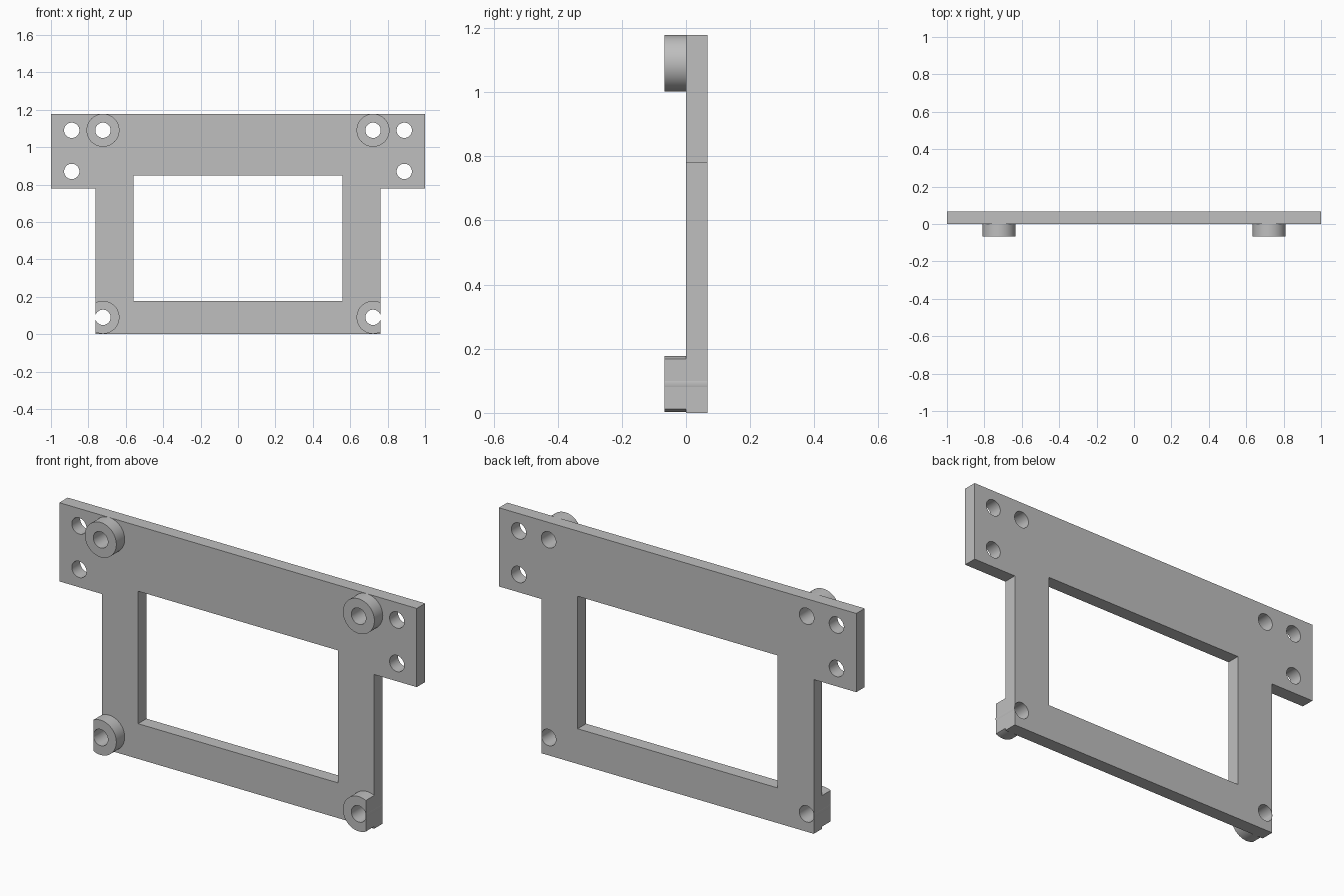
import bpy, bmesh
from math import sin, cos, pi, radians

cube = bpy.data.objects.get("Cube")
if cube:
    bpy.data.objects.remove(cube, do_unlink=True)

HALF_W, LEG_X, SHOULDER_Z, TOP_Z = 1.0, 0.762, 0.78, 1.178
THICK = 0.067
BOSS_X, BOSS_R, HOLE_R = 0.722, 0.088, 0.041
LOW_Z, HIGH_Z, EAR_X, EAR_Z = 0.09, 1.09, 0.889, 0.87

grey = bpy.data.materials.new("plain grey")
grey.use_nodes = True
grey.diffuse_color = (0.52, 0.52, 0.52, 1)
grey.node_tree.nodes["Principled BSDF"].inputs["Base Color"].default_value = grey.diffuse_color


def circle(x, z, r, n=64, limit=None):
    """Circle outline, optionally cut flat where |x| exceeds the limit."""
    start, span = 0, 2 * pi
    pts = []
    for i in range(n):
        a = start + span * i / n
        pts.append((x + r * cos(a), z + r * sin(a)))
    if limit:
        side = 1 if x > 0 else -1
        dx = limit - abs(x)
        dz = (r * r - dx * dx) ** 0.5
        cut = [(side * limit, z - dz), (side * limit, z + dz)]
        pts = [p for p in pts if abs(p[0]) < limit] + cut
        pts.sort(key=lambda p: math_angle(p[0] - x, p[1] - z))
    return pts


def math_angle(dx, dz):
    from math import atan2
    return atan2(dz, dx)


def rectangle(x, z0, z1):
    return [(-x, z0), (x, z0), (x, z1), (-x, z1)]


def extrude(name, loops, y0, y1, open_back=False):
    """Filled outline with holes, extruded from y0 to y1."""
    curve = bpy.data.curves.new(name, "CURVE")
    curve.dimensions = "2D"
    curve.fill_mode = "BOTH"
    curve.extrude = (y1 - y0) / 2
    for loop in loops:
        spline = curve.splines.new("POLY")
        spline.points.add(len(loop) - 1)
        for point, (x, z) in zip(spline.points, loop):
            point.co = (x, z, 0, 1)
        spline.use_cyclic_u = True
    temp = bpy.data.objects.new(name + " outline", curve)
    bpy.context.collection.objects.link(temp)
    bpy.context.view_layer.update()
    mesh = bpy.data.meshes.new_from_object(
        temp.evaluated_get(bpy.context.evaluated_depsgraph_get()))
    bpy.data.objects.remove(temp, do_unlink=True)

    bm = bmesh.new()
    bm.from_mesh(mesh)
    for v in bm.verts:
        x, z, d = v.co
        v.co = (x, (y0 + y1) / 2 - d, z)
    bmesh.ops.remove_doubles(bm, verts=bm.verts, dist=1e-5)
    bmesh.ops.recalc_face_normals(bm, faces=bm.faces)
    if open_back:
        hidden = [f for f in bm.faces if all(v.co.y > y1 - 1e-4 for v in f.verts)]
        bmesh.ops.delete(bm, geom=hidden, context="FACES")
    bm.to_mesh(mesh)
    bm.free()

    mesh.name = name
    mesh.materials.clear()
    mesh.materials.append(grey)
    obj = bpy.data.objects.new(name, mesh)
    bpy.context.collection.objects.link(obj)
    bpy.ops.object.select_all(action="DESELECT")
    obj.select_set(True)
    bpy.context.view_layer.objects.active = obj
    bpy.ops.object.shade_smooth_by_angle(angle=radians(30))
    return obj


# Mounting plate: T-shaped outline, window and screw holes
right_half = [(LEG_X, 0), (LEG_X, SHOULDER_Z), (HALF_W, SHOULDER_Z), (HALF_W, TOP_Z)]
outline = right_half + [(-x, z) for x, z in reversed(right_half)]
holes = [(s * x, z) for s in (-1, 1) for x, z in
         ((BOSS_X, LOW_Z), (BOSS_X, HIGH_Z), (EAR_X, HIGH_Z), (EAR_X, EAR_Z))]
extrude("mounting_plate",
        [outline, rectangle(0.559, 0.178, 0.848)] + [circle(x, z, HOLE_R) for x, z in holes],
        0, THICK)

# Standoff bosses: the lower pair is trimmed flush with the plate sides
for side, label in ((1, "left"), (-1, "right")):
    for z, level, limit in ((HIGH_Z, "upper", None), (LOW_Z, "lower", LEG_X)):
        extrude(f"{level}_{label}_standoff",
                [circle(side * BOSS_X, z, BOSS_R, limit=limit), circle(side * BOSS_X, z, HOLE_R)],
                -THICK, 0, open_back=True)
